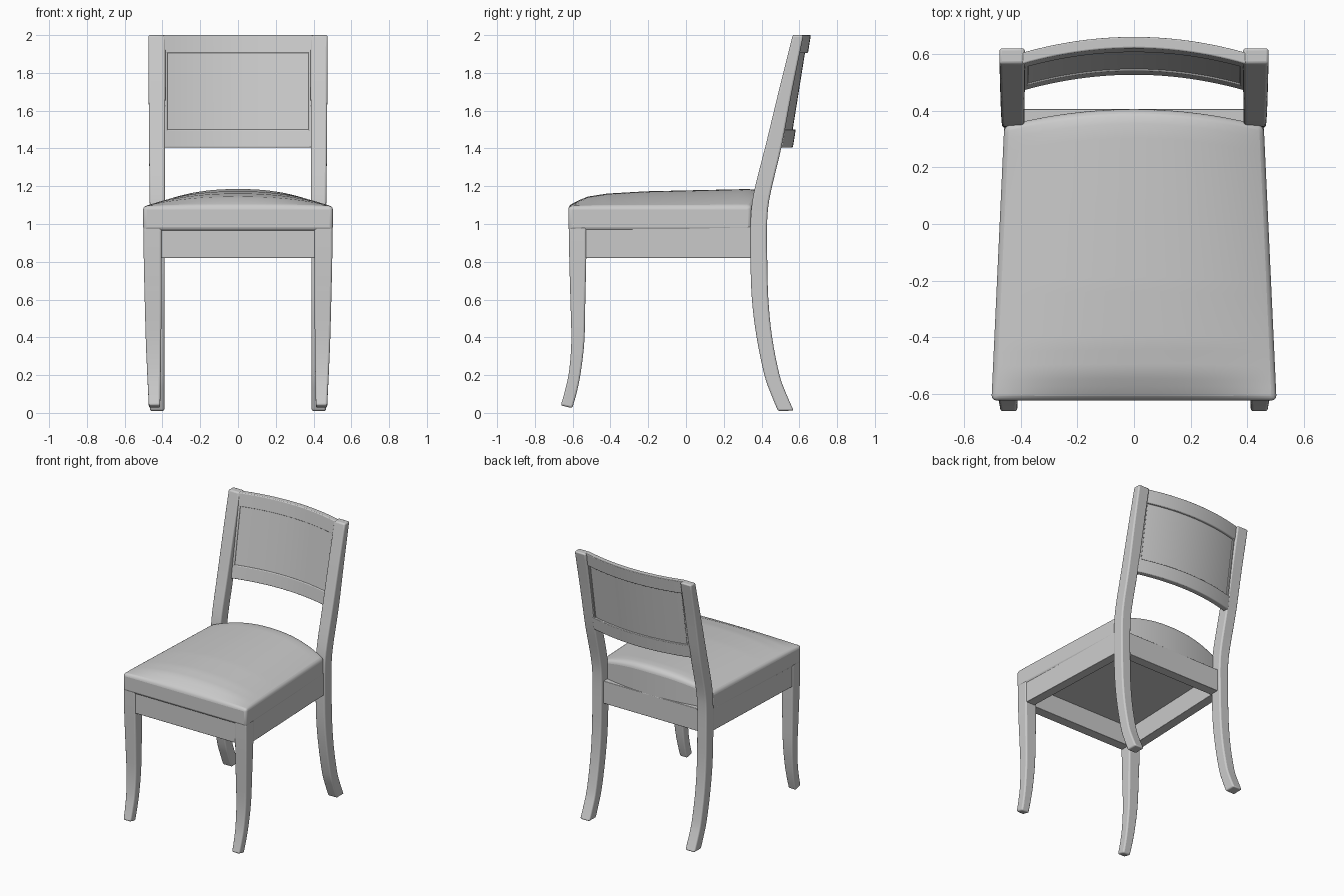
import bpy, bmesh

if "Cube" in bpy.data.objects:
    bpy.data.objects.remove(bpy.data.objects["Cube"])

def finish(name, bm, bevel=0.008, mirror=False):
    bmesh.ops.recalc_face_normals(bm, faces=bm.faces)
    me = bpy.data.meshes.new(name)
    bm.to_mesh(me)
    bm.free()
    ob = bpy.data.objects.new(name, me)
    bpy.context.collection.objects.link(ob)
    bpy.ops.object.select_all(action='DESELECT')
    bpy.context.view_layer.objects.active = ob
    ob.select_set(True)
    if mirror:
        ob.modifiers.new("mirror", 'MIRROR')
    b = ob.modifiers.new("bevel", 'BEVEL')
    b.width, b.segments, b.limit_method, b.angle_limit = bevel, 3, 'ANGLE', 0.7
    bpy.ops.object.shade_smooth_by_angle(angle=0.6)
    return ob

def loft(name, rings, bevel=0.008, mirror=False):
    bm = bmesh.new()
    vs = [[bm.verts.new(p) for p in r] for r in rings]
    for a, b in zip(vs, vs[1:]):
        for i in range(4):
            j = (i + 1) % 4
            bm.faces.new((a[i], a[j], b[j], b[i]))
    bm.faces.new(vs[0])
    bm.faces.new(vs[-1])
    return finish(name, bm, bevel, mirror)

def smooth(rows, n=4):
    # Catmull-Rom interpolation between the given rows
    out = []
    for i in range(len(rows) - 1):
        p0, p1, p2 = rows[max(i - 1, 0)], rows[i], rows[i + 1]
        p3 = rows[min(i + 2, len(rows) - 1)]
        for k in range(n):
            t = k / n
            out.append([0.5 * (2*b + (c - a)*t + (2*a - 5*b + 4*c - d)*t*t
                        + (3*b - a - 3*c + d)*t**3) for a, b, c, d in zip(p0, p1, p2, p3)])
    return out + [list(rows[-1])]

def leg(name, rows):
    # row: front y, front z, back y, back z, inner x, outer x
    loft(name, [[(xi, yf, zf), (xo, yf, zf), (xo, yb, zb), (xi, yb, zb)]
                for yf, zf, yb, zb, xi, xo in smooth(rows)], 0.01, True)

def box_ring(x0, x1, y, z0, z1):
    return [(x0, y, z0), (x1, y, z0), (x1, y, z1), (x0, y, z1)]

# Sabre front legs
leg("front_leg", [
    (-.663, .040, -.602, .025, .412, .472),
    (-.640, .120, -.578, .110, .411, .476),
    (-.619, .220, -.557, .215, .409, .481),
    (-.607, .380, -.538, .380, .407, .488),
    (-.612, .600, -.533, .600, .405, .494),
    (-.618, .820, -.528, .820, .405, .499),
    (-.620, .985, -.528, .985, .405, .499)])

# Rear legs running up into the back posts
leg("rear_leg_and_post", [
    (.487, .010, .570, .012, .390, .466),
    (.450, .100, .527, .110, .390, .466),
    (.415, .200, .494, .205, .390, .466),
    (.374, .400, .456, .400, .390, .466),
    (.349, .600, .436, .600, .389, .466),
    (.341, .820, .430, .820, .388, .466),
    (.342, 1.02, .430, 1.02, .387, .466),
    (.360, 1.17, .447, 1.16, .387, .468),
    (.425, 1.43, .506, 1.41, .386, .471),
    (.495, 1.72, .563, 1.71, .385, .473),
    (.565, 2.00, .622, 2.00, .385, .475)])

# Seat rails
loft("side_rail", [box_ring(.425, .494, -.56, .82, .985),
                   box_ring(.390, .457, .37, .82, .985)], 0.004, True)
loft("front_rail", [box_ring(-.42, .42, -.612, .82, .985),
                    box_ring(-.42, .42, -.54, .82, .985)], 0.004)
loft("back_rail", [box_ring(-.40, .40, .335, .82, .985),
                   box_ring(-.40, .40, .405, .82, .985)], 0.004)

# Domed cushion with tapered sides and bowed back edge
profile = [(-1, 0), (-.93, .022), (-.8, .05), (-.6, .066), (-.2, .078),
           (.4, .085), (.85, .09), (.95, .085), (1, .068)]

def crown(v):
    for (a, ha), (b, hb) in zip(profile, profile[1:]):
        if v <= b + 1e-6:
            return ha + (hb - ha) * (v - a) / (b - a)
    return profile[-1][1]

bm = bmesh.new()
bmesh.ops.create_grid(bm, x_segments=40, y_segments=40, size=1)
ext = bmesh.ops.extrude_face_region(bm, geom=bm.faces[:])
upper = {g for g in ext['geom'] if isinstance(g, bmesh.types.BMVert)}
for vert in bm.verts:
    u, v = vert.co.x, vert.co.y
    t = (v + 1) / 2
    x = u * (.503 - .045 * t)
    y = -.623 + t * (.968 + .06 * (1 - u * u))
    z = 1.095 + crown(v) * (1 - abs(u) ** 2.3) if vert in upper else .965
    vert.co = (x, y, z)
finish("seat_cushion", bm, 0.018)

# Curved back: thin panel inside a slightly thicker frame
def curved_slab(name, x0, x1, z0, z1, front=0.0, back=0.0, n=24):
    def y(x, z):
        return .565 + .16 * (z - 1.4) - .055 * (x / .39) ** 2
    rings = []
    for i in range(n + 1):
        x = x0 + (x1 - x0) * i / n
        rings.append([(x, y(x, z0) - .04 + front, z0), (x, y(x, z0) - back, z0),
                      (x, y(x, z1) - back, z1), (x, y(x, z1) - .04 + front, z1)])
    return loft(name, rings, 0.005)

curved_slab("back_top_rail", -.395, .395, 1.905, 2.0)
curved_slab("back_bottom_rail", -.395, .395, 1.405, 1.5)
curved_slab("back_panel", -.395, .395, 1.48, 1.93, .006, .016)
for side, s in (("left", -1), ("right", 1)):
    curved_slab("back_stile_" + side, s * .373, s * .395, 1.48, 1.93, 0, .006, 3)
